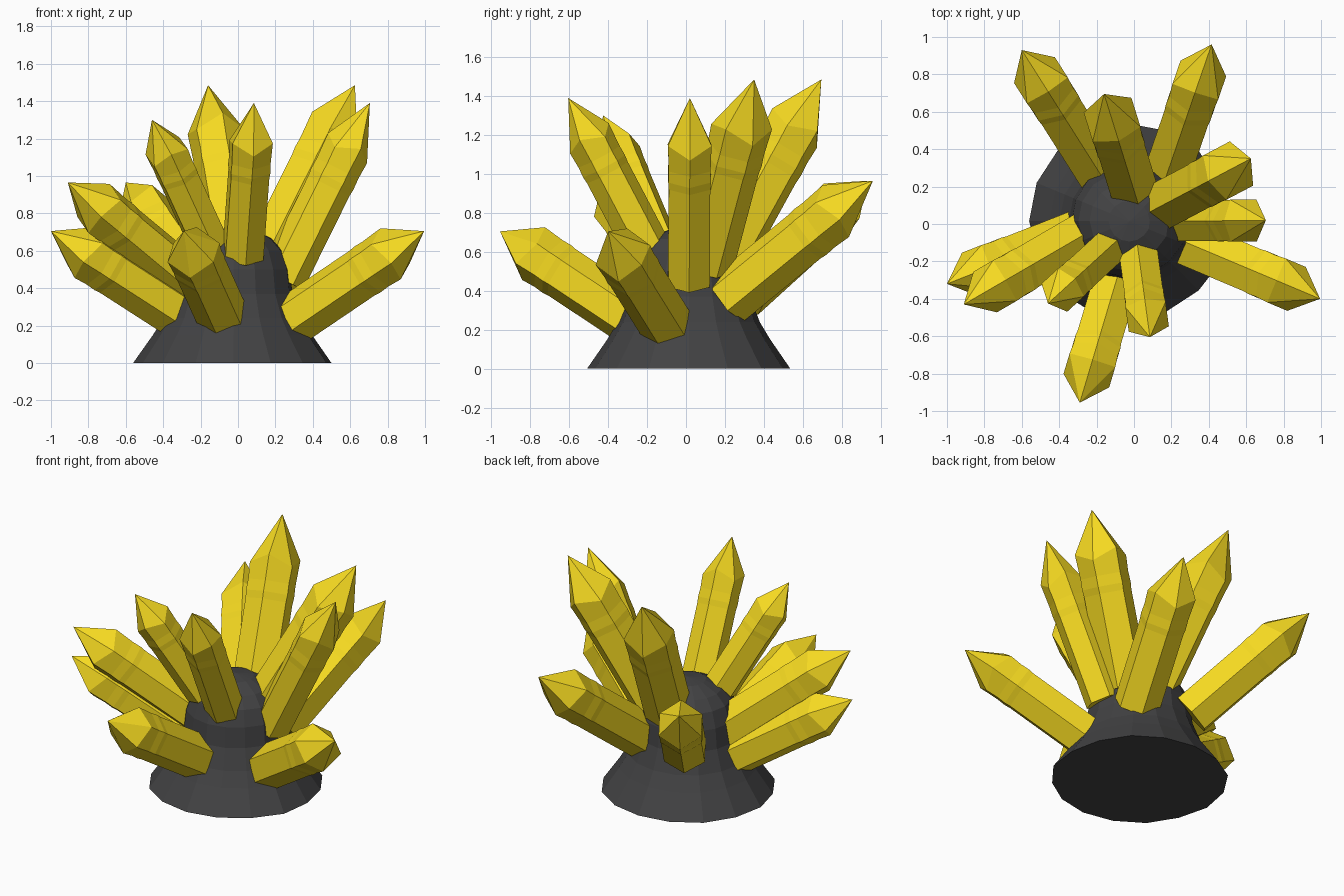
import bpy, math, random
from mathutils import Vector

if "Cube" in bpy.data.objects:
    bpy.data.objects.remove(bpy.data.objects["Cube"])

random.seed(4)


def material(name, color):
    m = bpy.data.materials.new(name)
    m.diffuse_color = color
    m.use_nodes = True
    m.node_tree.nodes["Principled BSDF"].inputs["Base Color"].default_value = m.diffuse_color
    return m


def ringed_mesh(name, rings, tip, mat):
    """Skin equal-sized rings of points, cap the bottom and close to a tip."""
    n = len(rings[0])
    verts = [p for ring in rings for p in ring] + [tip]
    faces = [tuple(reversed(range(n)))]
    for k in range(len(rings) - 1):
        for i in range(n):
            j = (i + 1) % n
            faces.append((k * n + i, k * n + j, (k + 1) * n + j, (k + 1) * n + i))
    top = (len(rings) - 1) * n
    for i in range(n):
        faces.append((top + i, top + (i + 1) % n, len(verts) - 1))
    mesh = bpy.data.meshes.new(name)
    mesh.from_pydata(verts, [], faces)
    mesh.materials.append(mat)
    ob = bpy.data.objects.new(name, mesh)
    bpy.context.collection.objects.link(ob)
    return ob


rock_mat = material("dark_rock", (0.055, 0.055, 0.057, 1))
gold_mat = material("yellow_crystal", (0.92, 0.70, 0.015, 1))

# Flared rock base with a domed top
profile = [(0.53, 0), (0.425, 0.15), (0.37, 0.24), (0.32, 0.37),
           (0.305, 0.5), (0.27, 0.6), (0.21, 0.665), (0.11, 0.712)]
sides = 16
wobble = [random.uniform(0.98, 1.02) for _ in range(sides)]
rings = []
for r, z in profile:
    rings.append([(-0.025 + r * wobble[i] * math.cos(2 * math.pi * i / sides),
                   0.015 + r * wobble[i] * math.sin(2 * math.pi * i / sides), z)
                  for i in range(sides)])
ringed_mesh("rock_base", rings, (-0.025, 0.015, 0.725), rock_mat)

# Hexagonal crystals: (position along axis, relative radius)
SECTIONS = [(0.0, 1.0), (0.53, 1.0), (0.57, 1.03), (0.63, 1.01), (0.745, 1.05)]


def crystal(name, base, tip, radius):
    base, tip = Vector(base), Vector(tip)
    axis = tip - base
    q = axis.to_track_quat('Z', 'Y')
    base = base - axis.normalized() * 0.05      # sink into the rock
    length = (tip - base).length
    rings = []
    for k, (t, s) in enumerate(SECTIONS):
        ring = []
        for i in range(6):
            a = math.pi / 2 + i * math.pi / 3
            dz = 0.025 * (-1) ** i if k == 4 else 0   # uneven shoulder
            p = Vector((radius * s * math.cos(a), radius * s * math.sin(a),
                        (t + dz) * length))
            ring.append(base + q @ p)
        rings.append(ring)
    ringed_mesh(name, rings, tip, gold_mat)


# Where each crystal leaves the rock, its tip, and its radius
CRYSTALS = [
    ((-0.34, -0.06, 0.28), (-1.00, -0.32, 0.705), 0.138),
    ((-0.29, -0.07, 0.45), (-0.91, -0.43, 0.965), 0.138),
    ((-0.22, 0.33, 0.42), (-0.60, 0.93, 0.965), 0.142),
    ((0.17, 0.25, 0.385), (0.415, 0.96, 0.965), 0.142),
    ((-0.17, -0.16, 0.67), (-0.46, -0.425, 1.30), 0.112),
    ((0.00, 0.18, 0.55), (-0.16, 0.695, 1.485), 0.147),
    ((0.03, -0.20, 0.62), (0.085, -0.605, 1.39), 0.119),
    ((0.17, 0.11, 0.58), (0.625, 0.35, 1.485), 0.147),
    ((0.26, 0.015, 0.49), (0.705, 0.02, 1.39), 0.123),
    ((0.33, -0.12, 0.255), (0.995, -0.40, 0.705), 0.14),
    ((-0.10, -0.32, 0.285), (-0.29, -0.955, 0.705), 0.14),
]
for i, (b, t, r) in enumerate(CRYSTALS):
    crystal(f"crystal_{i + 1}", b, t, r)
